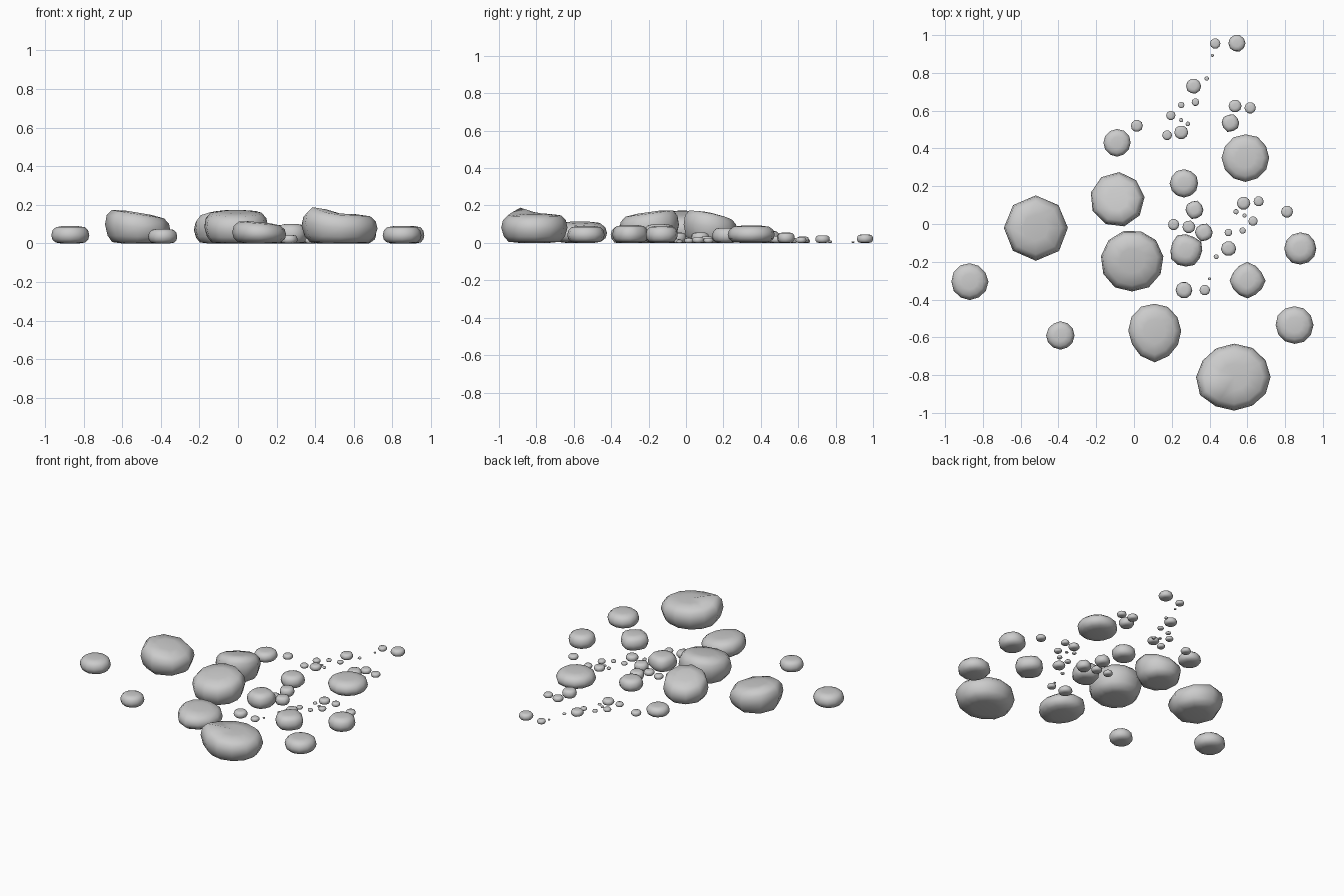
import bpy, bmesh, math, random

random.seed(4)

# stone cross-sections (radius factor, height factor)
ROUND = [(0.45, 0.0), (0.78, 0.06), (0.95, 0.24), (1.0, 0.48), (0.94, 0.75), (0.76, 0.94), (0.42, 1.0)]
BLUNT = [(0.45, 0.0), (0.78, 0.04), (0.92, 0.22), (1.0, 0.52), (0.95, 0.78), (0.80, 0.95), (0.40, 1.0)]


def stone(name, x, y, rx, ry, h, sides=10, tilt=(0, 0), corners=(), profile=ROUND, turn=0.0, rough=0.02):
    """Ringed stone; tilt slopes the top, corners are (angle, push, lift)."""
    bm = bmesh.new()
    wobble = [1 + random.uniform(-rough, rough) for _ in range(sides)]
    rings = []
    for r, z in profile:
        ring = []
        for i in range(sides):
            a = math.radians(turn) + 2 * math.pi * i / sides
            k, lift = r * wobble[i], 0.0
            for ang, push, up in corners:
                d = a - math.radians(ang)
                d = abs(math.atan2(math.sin(d), math.cos(d)))
                w = max(0.0, 1 - d / 0.75)
                k *= 1 + push * w
                lift += up * w * r
            c, s = k * math.cos(a), k * math.sin(a)
            zz = h * z * (1 + tilt[0] * c + tilt[1] * s + lift)
            ring.append(bm.verts.new((x + rx * c, y + ry * s, zz)))
        rings.append(ring)
    for lo, up in zip(rings, rings[1:]):
        for i in range(sides):
            j = (i + 1) % sides
            bm.faces.new((lo[i], lo[j], up[j], up[i]))
    # close the base and the crown
    bm.faces.new(rings[0][::-1])
    top = bm.verts.new((x, y, h))
    for i in range(sides):
        bm.faces.new((rings[-1][i], rings[-1][(i + 1) % sides], top))
    bm.normal_update()
    me = bpy.data.meshes.new(name)
    bm.to_mesh(me)
    bm.free()
    for p in me.polygons:
        p.use_smooth = True
    ob = bpy.data.objects.new(name, me)
    bpy.context.collection.objects.link(ob)
    return ob


# boulders
stone("boulder_left", -0.52, -0.02, 0.172, 0.172, 0.16, 8, (-0.18, 0.0), profile=BLUNT, turn=0)
stone("boulder_back", -0.09, 0.13, 0.145, 0.145, 0.155, 9, (0.1, -0.2), profile=BLUNT, turn=5)
stone("boulder_middle", -0.01, -0.195, 0.165, 0.165, 0.165, 11, (0.0, 0.14), profile=BLUNT, turn=8)
stone("boulder_front", 0.11, -0.565, 0.14, 0.145, 0.11, 12, (-0.12, 0.0), [(-90, 0.15, 0.0)])
stone("boulder_corner", 0.53, -0.81, 0.193, 0.177, 0.155, 12, (-0.05, 0.0), [(210, 0.1, 0.3)],
      profile=BLUNT, turn=0)

# medium stones
MEDIUM = [
    (0.59, 0.35, 0.126, 0.092), (-0.87, -0.305, 0.098, 0.09), (-0.39, -0.59, 0.074, 0.075),
    (0.85, -0.535, 0.101, 0.09), (0.88, -0.13, 0.086, 0.09), (0.265, 0.215, 0.075, 0.08),
    (-0.09, 0.43, 0.073, 0.065),
]
for i, (x, y, r, h) in enumerate(MEDIUM):
    stone(f"stone_{i + 1}", x, y, r, r, h, 12)

# pointed stones
stone("pointed_stone_1", 0.60, -0.30, 0.083, 0.083, 0.095, 12, (0, 0),
      [(90, 0.2, 0), (0, 0.15, 0), (-90, 0.15, 0), (180, 0.12, 0)])
stone("pointed_stone_2", 0.275, -0.14, 0.08, 0.08, 0.10, 12, (0, 0),
      [(25, 0.16, 0), (115, 0.16, 0), (220, 0.16, 0), (295, 0.14, 0)])

# pebbles (x, y, radius)
PEBBLES = [
    (0.315, 0.73, 0.04), (0.43, 0.955, 0.028), (0.545, 0.957, 0.045), (0.415, 0.893, 0.008),
    (0.385, 0.77, 0.012), (0.25, 0.63, 0.017), (0.325, 0.645, 0.02), (0.195, 0.575, 0.025),
    (0.25, 0.55, 0.011), (0.285, 0.53, 0.012), (0.25, 0.485, 0.037), (0.175, 0.47, 0.026),
    (0.015, 0.52, 0.032), (0.535, 0.625, 0.034), (0.615, 0.615, 0.03), (0.265, -0.35, 0.044),
    (0.375, -0.35, 0.028), (0.40, -0.29, 0.008), (0.435, -0.173, 0.013), (0.50, -0.13, 0.04),
    (0.50, -0.045, 0.02), (0.575, -0.035, 0.017), (0.63, 0.015, 0.025), (0.66, 0.12, 0.027),
    (0.58, 0.11, 0.035), (0.54, 0.065, 0.014), (0.585, 0.045, 0.011), (0.81, 0.065, 0.032),
    (0.21, -0.003, 0.03), (0.29, -0.015, 0.034),
]
for i, (x, y, r) in enumerate(PEBBLES):
    stone(f"pebble_{i + 1}", x, y, r, r, r * 1.0, 10)

# angular pebbles
ANGULAR = [(0.51, 0.535, 0.044), (0.32, 0.075, 0.045), (0.37, -0.045, 0.044)]
for i, (x, y, r) in enumerate(ANGULAR):
    stone(f"angular_pebble_{i + 1}", x, y, r, r, r * 1.25, 10, (0, 0),
          [(70 + 90 * k, 0.12, 0) for k in range(4)])
